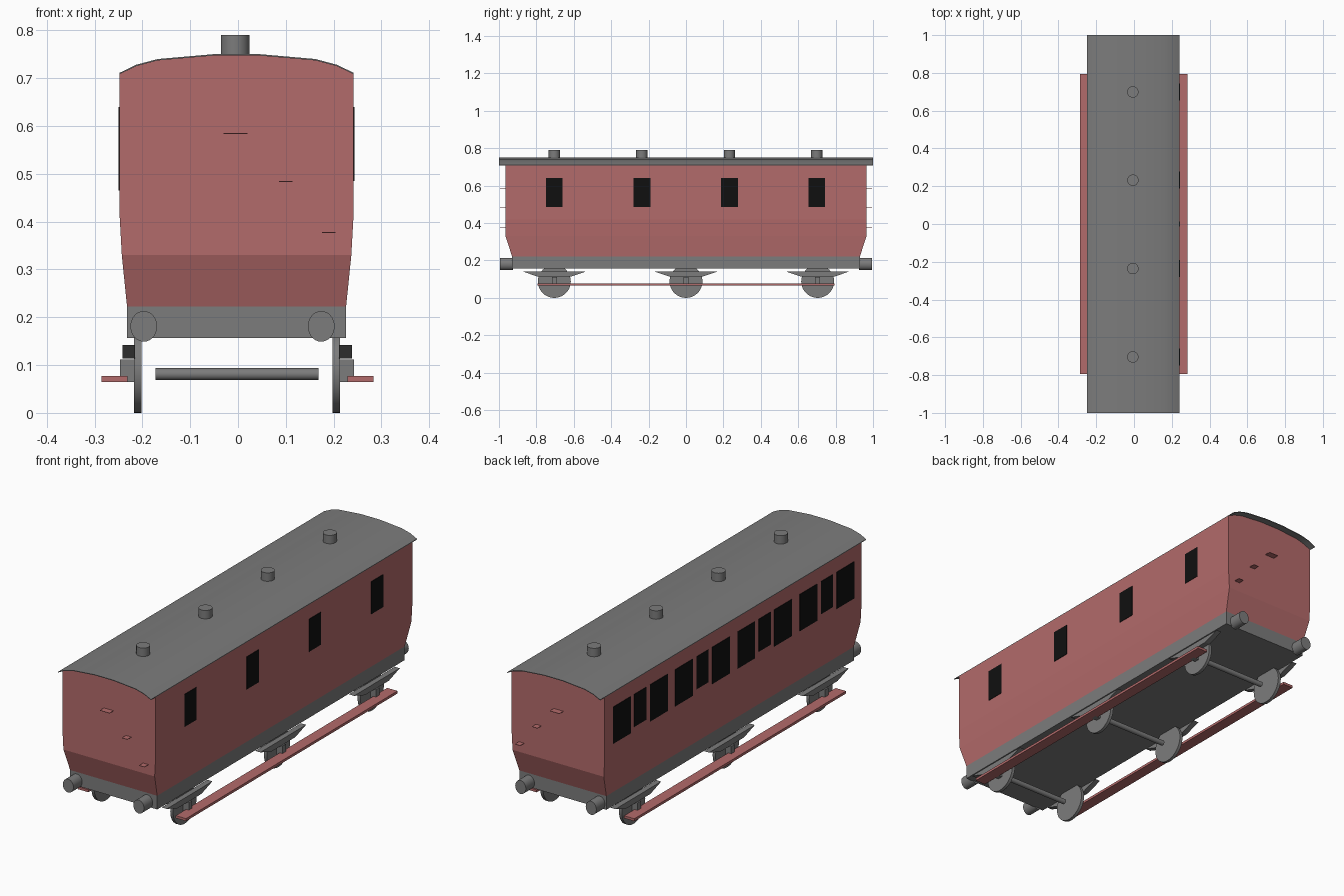
import bpy, bmesh, math

if "Cube" in bpy.data.objects:
    bpy.data.objects.remove(bpy.data.objects["Cube"])

CX = -0.003  # body centre line


def material(name, rgb):
    m = bpy.data.materials.new(name)
    m.diffuse_color = (*rgb, 1)
    m.use_nodes = True
    m.node_tree.nodes["Principled BSDF"].inputs["Base Color"].default_value = m.diffuse_color
    return m


RED = material("dull red", (0.45, 0.145, 0.145))
GREY = material("mid grey", (0.2, 0.2, 0.2))
BLACK = material("window black", (0.005, 0.005, 0.005))


def mesh_object(name, verts, faces, mat):
    me = bpy.data.meshes.new(name)
    me.from_pydata(verts, [], faces)
    bm = bmesh.new()
    bm.from_mesh(me)
    bmesh.ops.recalc_face_normals(bm, faces=bm.faces)
    bm.to_mesh(me)
    bm.free()
    me.materials.append(mat)
    ob = bpy.data.objects.new(name, me)
    bpy.context.collection.objects.link(ob)
    return ob


def box(name, x0, x1, y0, y1, z0, z1, mat):
    v = [(x, y, z) for x in (x0, x1) for y in (y0, y1) for z in (z0, z1)]
    f = [(0, 1, 3, 2), (4, 6, 7, 5), (0, 4, 5, 1), (2, 3, 7, 6), (0, 2, 6, 4), (1, 5, 7, 3)]
    return mesh_object(name, v, f, mat)


def smooth(ob):
    bpy.ops.object.select_all(action='DESELECT')
    ob.select_set(True)
    bpy.context.view_layer.objects.active = ob
    bpy.ops.object.shade_smooth_by_angle(angle=math.radians(30))


def cylinder(name, centre, radius, depth, axis, mat, sides=32):
    rot = {'x': (0, math.pi / 2, 0), 'y': (math.pi / 2, 0, 0), 'z': (0, 0, 0)}[axis]
    bpy.ops.mesh.primitive_cylinder_add(vertices=sides, radius=radius, depth=depth,
                                        location=centre, rotation=rot)
    ob = bpy.context.object
    ob.name = name
    ob.data.materials.append(mat)
    smooth(ob)
    return ob


# Roof arc, shared by the body top and the roof sheet
half = [(0.05, 0.75), (0.165, 0.74), (0.21, 0.728), (0.245, 0.711)]
arc = [(-x, z) for x, z in reversed(half)] + half

# Body: cross-section with tapered lower sides and ends
side = [(0.245, 0.42), (0.24, 0.33), (0.229, 0.222)]
section = [(x, z - 0.003) for x, z in arc] + side + [(-x, z) for x, z in reversed(side)]
n = len(section)
verts = []
for s in (-1, 1):
    verts += [(CX + x, s * (0.93 if z < 0.3 else 0.965), z) for x, z in section]
faces = [(i, (i + 1) % n, n + (i + 1) % n, n + i) for i in range(n)]
lo = [9, 10, 11, 12]
up = [i for i in range(n) if i not in (10, 11)]
for k in (0, n):
    faces += [[k + i for i in lo], [k + i for i in up]]
mesh_object("body", verts, faces, RED)

# Roof: thin curved sheet overhanging both ends
m = len(arc)
ring = arc + [(x, z - 0.003) for x, z in reversed(arc)]
verts = [(CX + x, y, z) for y in (-1, 1) for x, z in ring]
r = len(ring)
faces = [(i, (i + 1) % r, r + (i + 1) % r, r + i) for i in range(r)]
for k in (0, r):
    faces += [(k + i, k + i + 1, k + r - 2 - i, k + r - 1 - i) for i in range(m - 1)]
smooth(mesh_object("roof", verts, faces, GREY))

# Underframe
box("underframe", CX - 0.229, CX + 0.229, -0.93, 0.93, 0.157, 0.222, GREY)

# Compartments: a roof vent, a door window each side, wide windows on the left
for c in (-0.704, -0.236, 0.232, 0.699):
    cylinder("roof_vent", (-0.006, c, 0.765), 0.03, 0.05, 'z', GREY)
    xr, xl = CX + 0.245, CX - 0.245
    box("right_window", xr - 0.002, xr + 0.002, c - 0.045, c + 0.045, 0.485, 0.64, BLACK)
    box("left_door_window", xl - 0.002, xl + 0.002, c - 0.045, c + 0.045, 0.485, 0.64, BLACK)
    for s in (-1, 1):
        w = c + s * 0.139
        box("left_wide_window", xl - 0.002, xl + 0.002, w - 0.066, w + 0.066, 0.465, 0.64, BLACK)

# Buffers and end steps
for s in (-1, 1):
    for x in (-0.197, 0.174):
        b = cylinder("buffer", (x, s * 0.96, 0.181), 0.03, 0.07, 'y', GREY)
        b.scale = (0.93, 1.07, 1)
    for x, w, z in ((-0.005, 0.05, 0.584), (0.1, 0.028, 0.484), (0.19, 0.028, 0.377)):
        ya, yb = sorted((s * 0.96, s * 0.995))
        box("end_step", x - w / 2, x + w / 2, ya, yb, z - 0.001, z + 0.001, RED)

# Running gear
for y in (-0.704, 0, 0.704):
    cylinder("axle", (-0.002, y, 0.081), 0.0125, 0.34, 'x', GREY, 16)
    for s in (-1, 1):
        cylinder("wheel", (-0.002 + s * 0.2075, y, 0.088), 0.088, 0.015, 'x', GREY, 40)
        xa, xb = sorted((-0.002 + s * 0.214, -0.002 + s * 0.245))
        box("axle_box", xa, xb, y - 0.013, y + 0.013, 0.065, 0.112, GREY)
        # Leaf spring: trapezoid, wide at the top
        xa, xb = sorted((-0.002 + s * 0.213, -0.002 + s * 0.24))
        trap = [(-0.172, 0.142), (0.172, 0.142), (0.09, 0.114), (-0.09, 0.114)]
        v = [(x, y + a, z) for x in (xa, xb) for a, z in trap]
        f = [(0, 1, 2, 3), (4, 5, 6, 7)] + [(i, (i + 1) % 4, 4 + (i + 1) % 4, 4 + i) for i in range(4)]
        mesh_object("leaf_spring", v, f, GREY)

# Footboards
for s in (-1, 1):
    xa, xb = sorted((-0.001 + s * 0.23, -0.001 + s * 0.284))
    box("footboard", xa, xb, -0.795, 0.795, 0.065, 0.077, RED)
